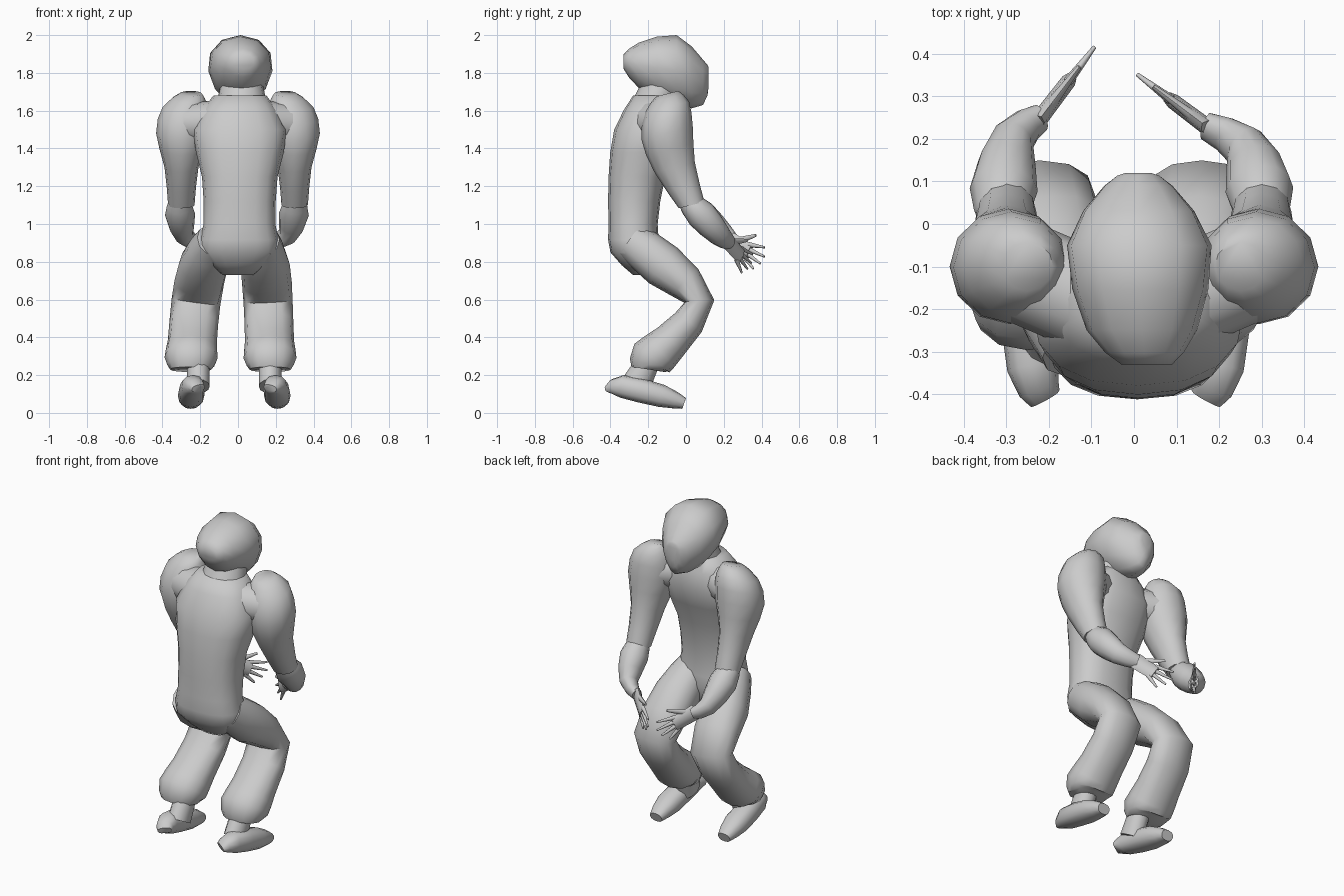
import bpy, bmesh
from math import cos, sin, pi, copysign
from mathutils import Vector

cube = bpy.data.objects.get("Cube")
if cube:
    bpy.data.objects.remove(cube, do_unlink=True)


def refine(rings):
    """Insert a smooth in-between ring after every ring but the last."""
    result = [rings[0]]
    last = len(rings) - 1
    for i in range(last):
        before, after = rings[max(i - 1, 0)], rings[min(i + 2, last)]
        middle = (rings[i] + rings[i + 1]) * 9 - before - after
        result += [middle / 16, rings[i + 1]]
    return result


def skin(name, rings, sides=12, axis=None, side_hint=(1, 0, 0), power=1, taper=0):
    """Skin rings of (x, y, z, half width, half depth) set square to their path."""
    rings = refine([Vector(ring) for ring in rings])
    centres = [Vector(ring[:3]) for ring in rings]
    last = len(rings) - 1
    bm = bmesh.new()
    loops = []
    for i, ring in enumerate(rings):
        path = centres[min(i + 1, last)] - centres[max(i - 1, 0)]
        tangent = Vector(axis or path).normalized()
        across = Vector(side_hint)
        across = (across - tangent * across.dot(tangent)).normalized()
        depth = tangent.cross(across)
        loop = []
        for k in range(sides):
            angle = 2 * pi * k / sides
            c = copysign(abs(cos(angle)) ** power, cos(angle))
            s = copysign(abs(sin(angle)) ** power, sin(angle))
            width = ring[3] * (1 + taper * depth.z * s * i / last)
            loop.append(bm.verts.new(centres[i] + across * c * width + depth * s * ring[4]))
        loops.append(loop)
    for low, high in zip(loops, loops[1:]):
        for k in range(sides):
            j = (k + 1) % sides
            bm.faces.new((low[k], low[j], high[j], high[k]))
    bm.faces.new(loops[0])
    bm.faces.new(loops[-1])
    bmesh.ops.recalc_face_normals(bm, faces=bm.faces)
    mesh = bpy.data.meshes.new(name)
    bm.to_mesh(mesh)
    bm.free()
    obj = bpy.data.objects.new(name, mesh)
    bpy.context.collection.objects.link(obj)
    bpy.ops.object.select_all(action='DESELECT')
    bpy.context.view_layer.objects.active = obj
    obj.select_set(True)
    bpy.ops.object.shade_smooth_by_angle(angle=pi / 3)


def limb(name, x_start, x_end, rows, **options):
    """Skin rows of (y, z, half width, half depth) while x eases between two values."""
    rings = []
    for i, row in enumerate(rows):
        remaining = (1 - i / (len(rows) - 1)) ** 3
        rings.append((x_end + (x_start - x_end) * remaining, *row))
    skin(name, rings, **options)


def hand(side, wrist, direction):
    """Flat palm, four fanned fingers and a thumb, held edge up."""
    wrist, forward = Vector(wrist), Vector(direction).normalized()
    spread = (Vector((0, 0, 1)) - forward * forward.z).normalized()
    flat = forward.cross(spread)

    def digit(name, start, end, thick, wide, tip):
        rings = []
        for (along, up), scale in ((start, 1), (end, tip)):
            centre = wrist + forward * along + spread * up
            rings.append((*centre, thick * scale, wide * scale))
        skin(f"{side}_{name}", rings, sides=8, side_hint=flat)

    digit("palm", (-.02, 0), (.12, 0), .02, .05, .9)
    digit("thumb", (.02, .02), (.12, .1), .014, .02, .4)
    for n, length in enumerate((.1, .12, .11, .08)):
        fan = .03 * (1.5 - n)
        digit(f"finger_{n + 1}", (.1, fan * .8), (.1 + length, fan * 1.5), .012, .014, .4)


# Trunk and head
limb("torso", 0, .01, [
    (-.23, .73, .08, .05), (-.27, .85, .21, .13), (-.28, 1, .19, .13),
    (-.26, 1.25, .2, .15), (-.2, 1.5, .25, .18), (-.17, 1.68, .14, .11),
], sides=16, axis=(0, 0, 1), power=.85)
limb("neck", .02, .02, [(-.2, 1.55, .15, .12), (-.1, 1.8, .1, .1)])
limb("head", .03, .01, [
    (-.33, 1.86, .06, .04), (-.25, 1.84, .13, .12), (-.05, 1.81, .17, .19),
    (.09, 1.75, .08, .12), (.12, 1.78, .03, .05),
], axis=(0, 1, 0), taper=.35)

# Limbs, with the two legs set at different distances from the middle
for side, sign, knee, heel in (("right", -1, -.25, -.21), ("left", 1, .17, .17)):
    limb(side + "_shoulder", sign * .06, sign * .27,
         [(-.2, 1.54, .12, .12), (-.11, 1.53, .12, .11)], side_hint=(0, 1, 0))
    limb(side + "_upper_arm", sign * .25, sign * .3, [
        (-.1, 1.69, .06, .06), (-.1, 1.62, .12, .12), (-.1, 1.48, .14, .14),
        (-.06, 1.3, .09, .11), (.03, 1.1, .07, .07)], axis=(0, .25, -1))
    limb(side + "_leg", sign * .12, knee, [
        (-.29, .91, .1, .1), (-.12, .78, .13, .12), (.07, .59, .13, .08),
        (-.08, .38, .13, .1), (-.18, .29, .14, .12), (-.2, .23, .11, .09)], power=.9)
    limb(side + "_ankle", heel, heel, [(-.19, .29, .06, .06), (-.27, .14, .06, .08)])
    limb(side + "_shoe", heel, heel + sign * .04, [
        (-.41, .13, .04, .02), (-.34, .14, .06, .06), (-.13, .09, .07, .06),
        (-.01, .05, .04, .03)], power=.85)

# Forearms reach forward and inward, the left one further across
for side, wrist, elbow, reach, aim in (("right", -.22, -.31, .25, (.13, .17, -.1)),
                                       ("left", .17, .3, .23, (-.16, .12, -.14))):
    limb(side + "_forearm", wrist, elbow, [
        (reach, .9, .03, .04), (reach - .05, .94, .05, .06),
        (.08, 1.05, .08, .08), (0, 1.13, .05, .05)])
    hand(side, (wrist, reach, .9), aim)
